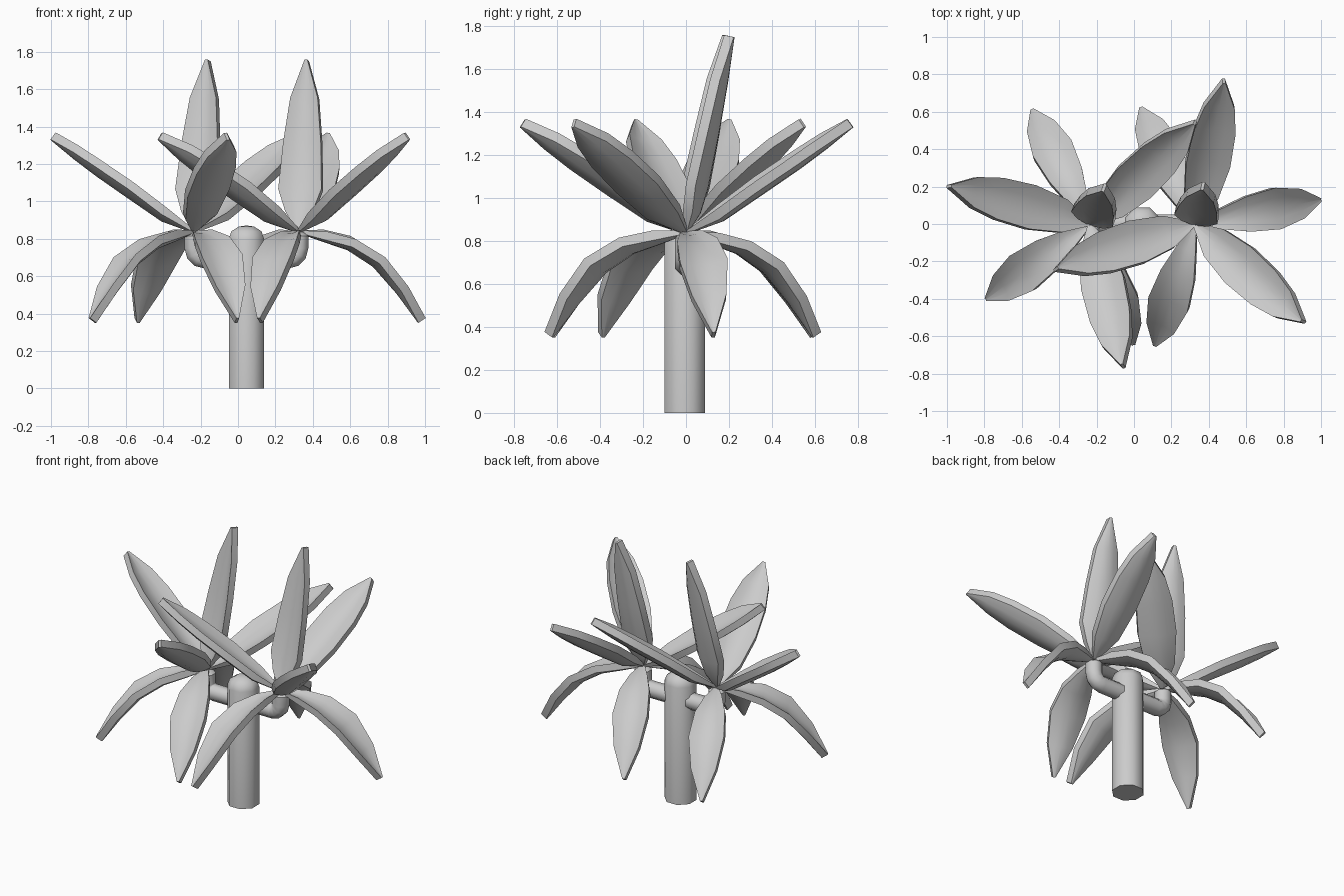
import bpy, bmesh, math
from mathutils import Vector

if "Cube" in bpy.data.objects:
    bpy.data.objects.remove(bpy.data.objects["Cube"])

grey = bpy.data.materials.new("plain_grey")
grey.use_nodes = True
grey.diffuse_color = (0.6, 0.6, 0.6, 1)
grey.node_tree.nodes["Principled BSDF"].inputs["Base Color"].default_value = (0.6, 0.6, 0.6, 1)

TRUNK_X = 0.045
TRUNK_Y = -0.006
ARM_REACH = 0.28
CROWN_Z = 0.838


def finish(bm, name, angle):
    bmesh.ops.recalc_face_normals(bm, faces=bm.faces)
    mesh = bpy.data.meshes.new(name)
    bm.to_mesh(mesh)
    bm.free()
    obj = bpy.data.objects.new(name, mesh)
    bpy.context.collection.objects.link(obj)
    mesh.materials.append(grey)
    bpy.ops.object.select_all(action="DESELECT")
    obj.select_set(True)
    bpy.context.view_layer.objects.active = obj
    bpy.ops.object.shade_smooth_by_angle(angle=math.radians(angle))
    return obj


def tube(name, rings, sides=8):
    """Skin a list of (centre, axis_u, axis_v) rings and cap both ends."""
    bm = bmesh.new()
    loops = []
    for c, u, v in rings:
        turns = [2 * math.pi * (i + 0.5) / sides for i in range(sides)]
        loops.append([bm.verts.new(c + u * math.cos(t) + v * math.sin(t)) for t in turns])
    for a, b in zip(loops, loops[1:]):
        for i in range(sides):
            j = (i + 1) % sides
            bm.faces.new((a[i], a[j], b[j], b[i]))
    bm.faces.new(loops[0])
    bm.faces.new(loops[-1])
    return finish(bm, name, 50)


# Trunk with a domed top
X, Y, Z = Vector((1, 0, 0)), Vector((0, 1, 0)), Vector((0, 0, 1))
trunk_profile = [(0.102, 0), (0.102, 0.8), (0.087, 0.84), (0.045, 0.865), (0.01, 0.87)]
tube("trunk", [(Vector((TRUNK_X, TRUNK_Y, z)), X * r, Y * r) for r, z in trunk_profile])

# Bent arms carrying the two crowns
ARM_R, ARM_Z, BEND = 0.055, 0.692, 0.056
for side, name in ((-1, "right_arm"), (1, "left_arm")):
    end = TRUNK_X + side * ARM_REACH
    rings = [(Vector((TRUNK_X, 0, ARM_Z)), Z * ARM_R, Y * ARM_R)]
    for step in range(4):
        t = math.pi / 2 * step / 3
        s, c = math.sin(t), math.cos(t)
        centre = Vector((end - side * BEND * (1 - s), 0, ARM_Z + BEND * (1 - c)))
        rings.append((centre, (Z * c - X * side * s) * ARM_R, Y * ARM_R))
    rings.append((Vector((end, 0, 0.815)), X * -side * ARM_R, Y * ARM_R))
    rings.append((Vector((end, 0, 0.835)), X * -side * ARM_R * 0.5, Y * ARM_R * 0.5))
    tube(name, rings)

# Leaf profiles: distance out, height, half width
RAISED = [(0, 0, 0.01), (0.16, 0.085, 0.09), (0.34, 0.21, 0.12),
          (0.52, 0.33, 0.113), (0.65, 0.42, 0.083), (0.78, 0.51, 0.008)]
DROOPING = [(0, 0, 0.01), (0.14, -0.025, 0.055), (0.28, -0.065, 0.095),
            (0.43, -0.158, 0.112), (0.56, -0.31, 0.08), (0.67, -0.475, 0.008)]
UPRIGHT = [(0, 0, 0.01), (0.035, 0.1, 0.075), (0.065, 0.22, 0.118),
           (0.118, 0.47, 0.103), (0.165, 0.71, 0.075), (0.207, 0.915, 0.008)]


def leaf(name, centre_x, heading, profile, roll):
    """A cupped blade of even thickness bent along the profile."""
    a = math.radians(heading)
    out = Vector((math.cos(a), math.sin(a), 0))
    across = Vector((-math.sin(a), math.cos(a), 0))
    mids = [out * d + Z * h for d, h, w in profile]
    bm = bmesh.new()
    rows = []
    for i, (mid, (d, h, width)) in enumerate(zip(mids, profile)):
        along = (mids[min(i + 1, len(mids) - 1)] - mids[max(i - 1, 0)]).normalized()
        up = along.cross(across)
        side = across * math.cos(roll) + up * math.sin(roll)
        up = along.cross(side)
        thick = 0.023 * min(1, 0.3 + i)
        row = []
        for layer in (thick, -thick):
            for k in (-1, -0.5, 0, 0.5, 1):
                cup = width * 0.3 * (k * k - 0.5)
                p = mid + side * (k * width) + up * (cup + layer)
                row.append(bm.verts.new(p + Vector((centre_x, 0, CROWN_Z))))
        rows.append(row[:5] + row[:4:-1])
    n = len(rows[0])
    for a_row, b_row in zip(rows, rows[1:]):
        for i in range(n):
            j = (i + 1) % n
            bm.faces.new((a_row[i], a_row[j], b_row[j], b_row[i]))
    for row in (rows[0], rows[-1]):
        bm.faces.new(row)
    finish(bm, name, 35)


# Two crowns, each with raised, drooping and upright leaves
CROWNS = {
    "right": (-1, (165, 44, 283), (216, 117, 290), 69),
    "left": (1, (318, 198, 78.5), (11, 252, 115), 78),
}
for label, (side, raised, drooping, upright) in CROWNS.items():
    cx = TRUNK_X + side * ARM_REACH
    for i, heading in enumerate(raised, 1):
        leaf(f"{label}_raised_leaf_{i}", cx, heading, RAISED, 0.2)
    for i, heading in enumerate(drooping, 1):
        leaf(f"{label}_drooping_leaf_{i}", cx, heading, DROOPING, 0.1)
    leaf(f"{label}_upright_leaf", cx, upright, UPRIGHT, 0)
